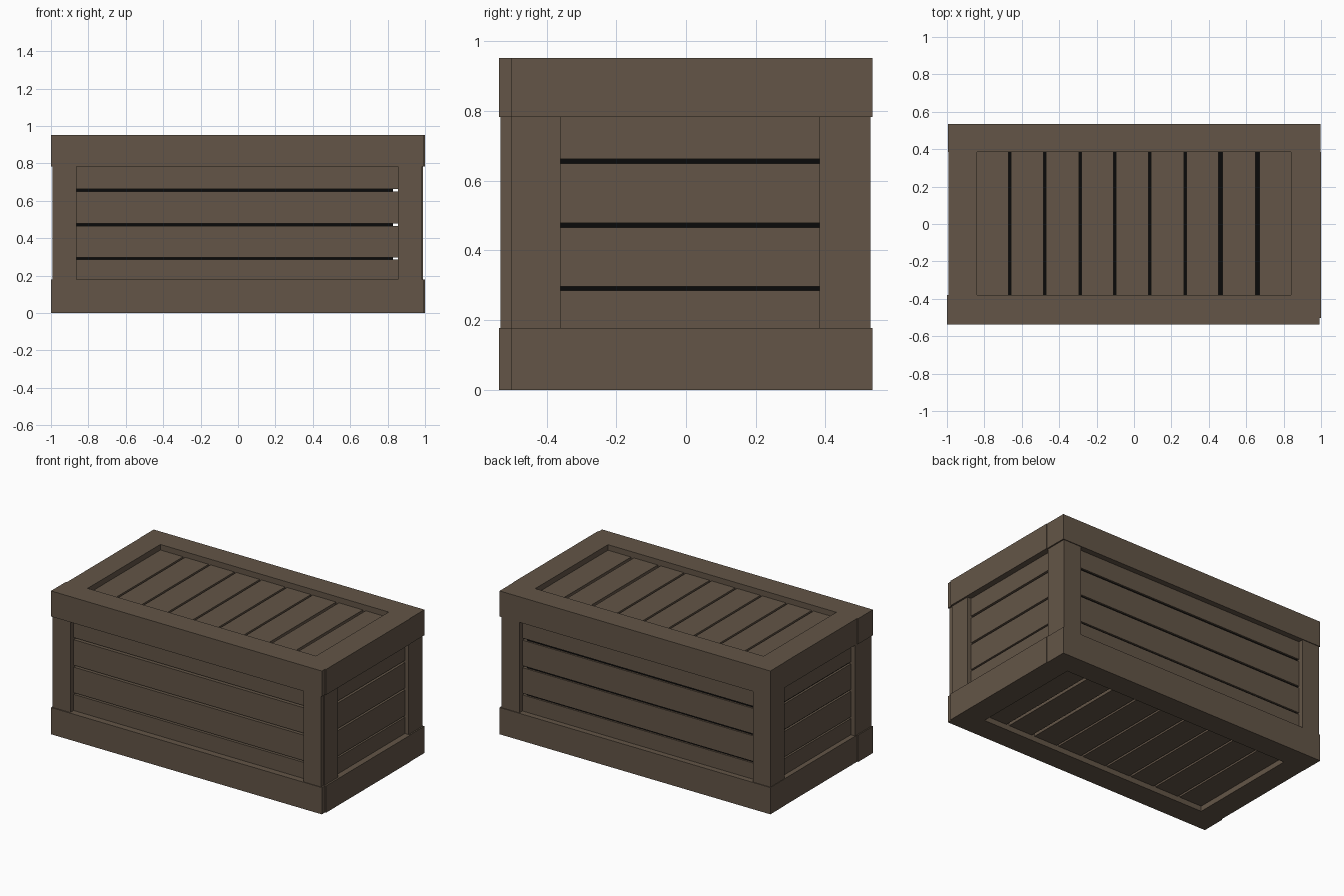
import bpy

if "Cube" in bpy.data.objects:
    bpy.data.objects.remove(bpy.data.objects["Cube"])


def material(name, color):
    m = bpy.data.materials.new(name)
    m.diffuse_color = color
    m.use_nodes = True
    m.node_tree.nodes["Principled BSDF"].inputs["Base Color"].default_value = m.diffuse_color
    return m


WOOD = material("brown_wood", (0.125, 0.091, 0.063, 1))
DARK = material("dark_lining", (0.003, 0.003, 0.003, 1))


def box(name, x, y, z, mat=WOOD):
    """Axis-aligned board given as (min, max) pairs."""
    bpy.ops.mesh.primitive_cube_add(size=1, location=[sum(r) / 2 for r in (x, y, z)])
    ob = bpy.context.object
    ob.name = name
    ob.scale = [r[1] - r[0] for r in (x, y, z)]
    bpy.ops.object.transform_apply(location=False, rotation=False, scale=True)
    ob.data.materials.append(mat)
    return ob


def spans(start, end, gaps):
    """Board intervals left between the (centre, width) gaps."""
    edges = [start]
    for c, w in gaps:
        edges += [c - w / 2, c + w / 2]
    edges.append(end)
    return list(zip(edges[::2], edges[1::2]))


# Top and bottom frames: long beams run full length, short beams butt between
for level, z in (("bottom", (0.0, 0.178)), ("top", (0.783, 0.953))):
    box(f"{level}_front_beam", (-1, 0.993), (-0.537, -0.38), z)
    box(f"{level}_back_beam", (-0.995, 0.997), (0.384, 0.535), z)
    box(f"{level}_left_beam", (-0.993, -0.84), (-0.38, 0.384), z)
    box(f"{level}_right_beam", (0.84, 1.0), (-0.503, 0.384), z)

# Corner posts, set in slightly from the frames
box("front_left_post", (-0.992, -0.863), (-0.53, -0.361), (0.17, 0.79))
box("back_left_post", (-0.992, -0.863), (0.383, 0.53), (0.17, 0.79))
box("back_right_post", (0.855, 0.988), (0.383, 0.53), (0.17, 0.79))
box("front_right_post", (0.855, 0.988), (-0.503, -0.361), (0.17, 0.79))
box("front_right_post_face", (0.855, 0.983), (-0.533, -0.503), (0.176, 0.785))

# Horizontal slats on the four walls
wall_gaps = [(0.291, 0.011), (0.473, 0.013), (0.656, 0.014)]
for i, z in enumerate(spans(0.12, 0.85, wall_gaps), 1):
    box(f"front_slat_{i}", (-0.9, 0.9), (-0.494, -0.46), z)
    box(f"back_slat_{i}", (-0.9, 0.9), (0.46, 0.497), z)
    box(f"left_slat_{i}", (-0.96, -0.92), (-0.42, 0.42), z)
    box(f"right_slat_{i}", (0.92, 0.96), (-0.42, 0.42), z)

# Cross slats on the lid and the floor
lid_x = [-0.665, -0.478, -0.288, -0.102, 0.085, 0.274, 0.463, 0.66]
lid_gaps = [(x, 0.014 if x < 0.4 else 0.021) for x in lid_x]
for i, x in enumerate(spans(-0.9, 0.9, lid_gaps), 1):
    box(f"lid_slat_{i}", x, (-0.42, 0.42), (0.88, 0.916))
    box(f"floor_slat_{i}", x, (-0.42, 0.42), (0.035, 0.07))

# Dark inner box seen through the gaps
box("inner_lining", (-0.945, 0.83), (-0.455, 0.485), (0.075, 0.875), DARK)
